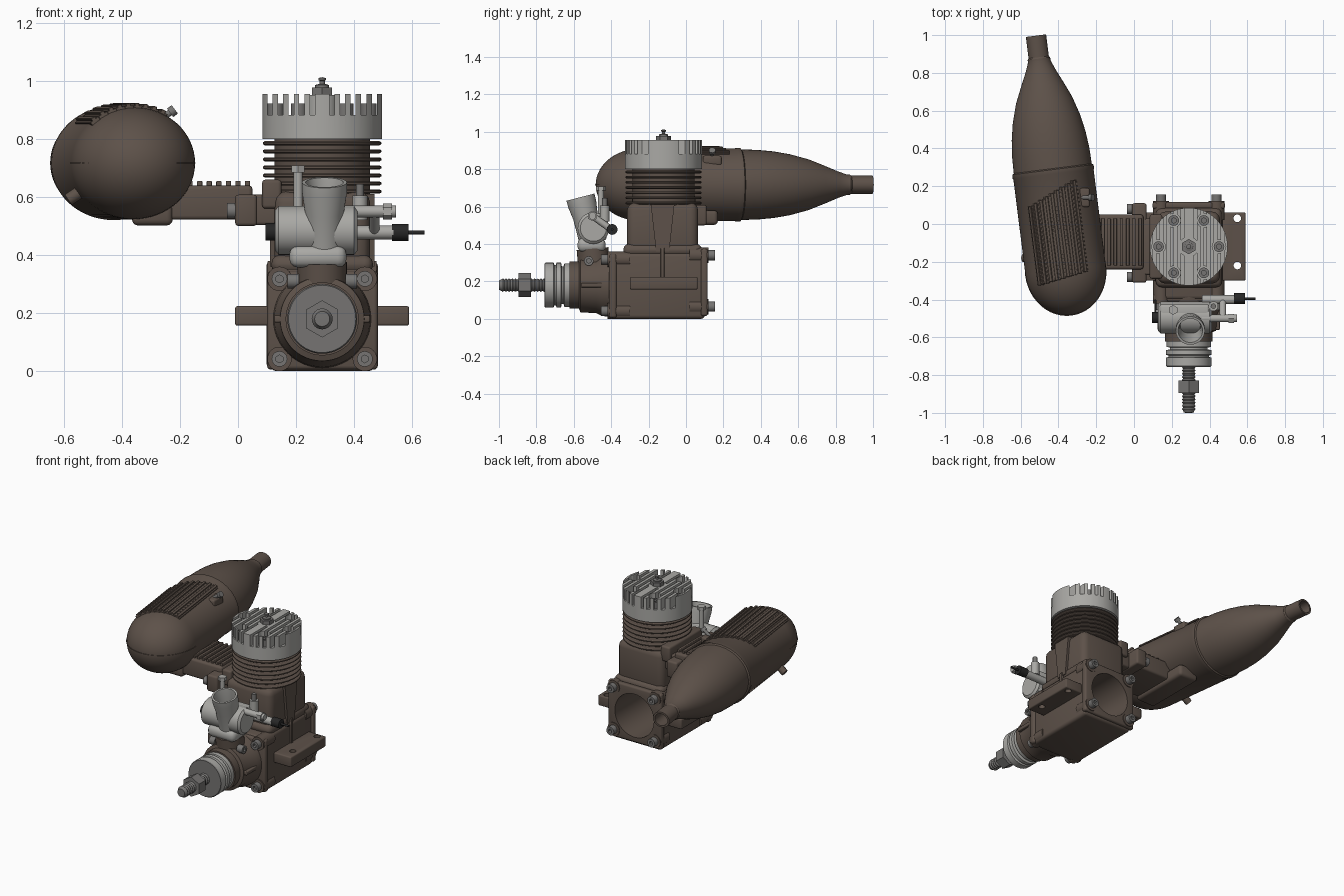
import bpy, bmesh, math
from mathutils import Vector, Matrix

default = bpy.data.objects.get("Cube")
if default:
    bpy.data.objects.remove(default, do_unlink=True)


def material(name, rgb, metallic=0.0):
    m = bpy.data.materials.new(name)
    m.use_nodes = True
    m.diffuse_color = (*rgb, 1)
    m.node_tree.nodes["Principled BSDF"].inputs["Base Color"].default_value = (*rgb, 1)
    return m


BROWN = material("bronze brown", (.11, .083, .067))
SILVER = material("light alloy", (.4, .395, .375))
STEEL = material("grey steel", (.18, .175, .17))
BLACK = material("black", (.02, .02, .02))
CX, CY, CZ = .29, -.12, .18      # cylinder axis x, y and crankshaft height
parts = []


def finish(bm, name, mat, matrix=None):
    bmesh.ops.recalc_face_normals(bm, faces=bm.faces)
    me = bpy.data.meshes.new(name)
    bm.to_mesh(me)
    bm.free()
    if matrix:
        me.transform(matrix)
    ob = bpy.data.objects.new(name, me)
    bpy.context.scene.collection.objects.link(ob)
    if mat:
        me.materials.append(mat)
        parts.append(ob)
    return ob


def box(name, lo, hi, mat, bevel=0.0, matrix=None, segs=3):
    bm = bmesh.new()
    bmesh.ops.create_cube(bm, size=1)
    for v in bm.verts:
        v.co = [l + (c + .5) * (h - l) for l, h, c in zip(lo, hi, v.co)]
    if bevel:
        bmesh.ops.bevel(bm, geom=bm.edges[:], offset=bevel, segments=segs,
                        profile=.5, affect='EDGES')
    return finish(bm, name, mat, matrix)


def cyl(name, p0, p1, r, mat, r2=None, n=32):
    p0, p1 = Vector(p0), Vector(p1)
    d = p1 - p0
    bm = bmesh.new()
    bmesh.ops.create_cone(bm, cap_ends=True, segments=n, radius1=r,
                          radius2=r if r2 is None else r2, depth=d.length)
    m = Matrix.Translation((p0 + p1) / 2) @ d.to_track_quat('Z', 'Y').to_matrix().to_4x4()
    return finish(bm, name, mat, m)


def lathe(name, pts, origin, axis, mat, n=48):
    """Spin (radius, distance) points around an axis."""
    bm = bmesh.new()
    vs = [bm.verts.new((r, 0, t)) for r, t in pts]
    es = [bm.edges.new(p) for p in zip(vs, vs[1:])]
    bmesh.ops.spin(bm, geom=vs + es, cent=(0, 0, 0), axis=(0, 0, 1),
                   angle=math.tau, steps=n)
    bmesh.ops.remove_doubles(bm, verts=bm.verts[:], dist=.0002)
    m = Matrix.Translation(origin) @ Vector(axis).to_track_quat('Z', 'Y').to_matrix().to_4x4()
    return finish(bm, name, mat, m)


def prism_x(name, pts, x0, x1, mat):
    bm = bmesh.new()
    f = bm.faces.new([bm.verts.new((x0, y, z)) for y, z in pts])
    new = bmesh.ops.extrude_face_region(bm, geom=[f])["geom"]
    for v in new:
        if isinstance(v, bmesh.types.BMVert):
            v.co.x = x1
    return finish(bm, name, mat)


def cut(ob, cutters):
    for c in cutters:
        mod = ob.modifiers.new("cut", 'BOOLEAN')
        mod.operation, mod.solver, mod.object = 'DIFFERENCE', 'EXACT', c
        bpy.context.view_layer.objects.active = ob
        bpy.ops.object.modifier_apply(modifier=mod.name)
        bpy.data.objects.remove(c, do_unlink=True)


def bolt(name, p, d, r=.027, h=.035):
    p, d = Vector(p), Vector(d)
    ob = cyl(name, p, p + d * h, r, STEEL, n=20)
    cut(ob, [cyl("socket", p + d * h * .5, p + d * (h + .02), r * .5, None, n=6)])


# Crankcase with an open back
case = box("crankcase", (.112, -.4, 0), (.47, .1, .352), BROWN, .02)
rear = box("rear_flange", (.098, .08, .015), (.482, .116, .375), BROWN, .012)
for ob in (case, rear):
    cut(ob, [cyl("bore", (CX, -.3, .19), (CX, .2, .19), .14, None, n=48)])
box("front_flange", (.1, -.412, .005), (.482, -.37, .345), BROWN, .014)
for sx in (-1, 1):
    x = CX + sx * .147
    for z in (.042, .318):
        cyl("front_boss", (x, -.42, z), (x, -.3, z), .042, BROWN)
        bolt("front_bolt", (x, -.42, z), (0, -1, 0))
    for z in (.065, .34):
        cyl("rear_boss", (x, .02, z), (x, .121, z), .042, BROWN)
        bolt("rear_bolt", (x, .12, z), (0, 1, 0))
    # Mounting lugs and the side ribs above them
    a, b = sorted((CX + sx * .162, CX + sx * .3))
    lug = box("mounting_lug", (a, -.3, .157), (b, .062, .224), BROWN, .008)
    cut(lug, [cyl("hole", (CX + sx * .257, y, .1), (CX + sx * .257, y, .3), .02, None)
              for y in (.03, -.22)])
    a, b = sorted((CX + sx * .15, CX + sx * .188))
    box("side_rib", (a, -.135, .2), (b, -.115, .38), BROWN, .004)
    a, b = sorted((CX + sx * .1, CX + sx * .18))
    prism_x("transfer_port", [(-.16, .36), (-.09, .36), (-.062, .61), (-.188, .61)], a, b, BROWN)

# Cylinder column, barrel and cooling fins
box("column", (.125, -.315, .335), (.455, .065, .62), BROWN, .04)
box("column_base", (.115, -.335, .334), (.465, .085, .40), BROWN, .03)
cyl("barrel", (CX, CY, .6), (CX, CY, .81), .165, BROWN, n=64)
for i in range(7):
    z = .612 + i * .0277
    lathe("cooling_fin", [(.15, z), (.198, z), (.204, z + .004), (.204, z + .01),
                          (.198, z + .014), (.15, z + .014)], (CX, CY, 0), (0, 0, 1), BROWN, 64)

# Slotted cylinder head
head = cyl("cylinder_head", (CX, CY, .8), (CX, CY, .955), .206, SILVER, n=64)
slots = [CX + s * (.0335 + i * .0366) for s in (-1, 1) for i in range(5)]
cut(head, [box("slot", (x - .009, -.4, .882), (x + .009, .2, 1), None) for x in slots])
screws = [(CX + .16 * math.cos(i * math.pi / 3), CY + .16 * math.sin(i * math.pi / 3))
          for i in range(6)]
cut(head, [cyl("well", (x, y, .88), (x, y, 1), .036, None, n=24) for x, y in screws])
for x, y in screws:
    bolt("head_screw", (x, y, .878), (0, 0, 1), .028, .045)
cyl("plug_hub", (CX, CY, .87), (CX, CY, .952), .054, SILVER)
cyl("plug_hex", (CX, CY, .95), (CX, CY, .978), .04, STEEL, n=6)
lathe("glow_plug", [(.024, .97), (.024, .986), (.009, .99), (.009, 1.0), (.013, 1.003),
                    (.013, 1.01), (0, 1.013)], (CX, CY, 0), (0, 0, 1), STEEL, 20)

# Front housing, drive washer and propeller shaft
lathe("front_housing", [(.172, .37), (.165, .45), (.15, .48), (.145, .565), (.126, .572),
                        (.126, .622), (0, .622)], (CX, 0, CZ), (0, -1, 0), BROWN)
for sx in (-1, 1):
    box("housing_web", (CX + sx * .145 - .02, -.56, CZ - .012),
        (CX + sx * .145 + .02, -.4, CZ + .012), BROWN, .005)
lathe("drive_washer", [(.1, .62), (.117, .622), (.117, .65), (.1, .655), (.1, .664), (.12, .668),
                       (.12, .692), (.108, .696), (.108, .704), (.12, .708), (.12, .75)],
      (CX, 0, CZ), (0, -1, 0), SILVER)
lathe("washer_face", [(.12, .75), (.116, .756), (0, .756)], (CX, 0, CZ), (0, -1, 0), STEEL)
thread = [(.036 if i % 2 else .03, .75 + i * .0085) for i in range(29)]
lathe("propeller_shaft", thread + [(.026, .999), (0, 1.0)], (CX, 0, CZ), (0, -1, 0), STEEL, 24)
cyl("propeller_nut", (CX, -.828, CZ), (CX, -.895, CZ), .064, STEEL, n=6)

# Carburettor
cyl("carburettor_mount", (CX, -.49, .27), (CX, -.5, .375), .085, BROWN)
for sx in (-1, 1):
    bolt("mount_screw", (CX + sx * .08, -.52, .31), (sx, 0, 0), .025, .04)
box("carburettor_foot", (.177, -.58, .357), (.374, -.43, .432), SILVER, .03)
lathe("carburettor_body", [(0, .128), (.07, .128), (.084, .14), (.084, .4), (.07, .412), (0, .412)],
      (0, -.495, .485), (1, 0, 0), SILVER)
box("carburettor_block", (.135, -.5, .42), (.40, -.425, .565), SILVER, .015)
lathe("intake_throat", [(.067, 0), (.067, .13), (.077, .2), (.077, .238), (.065, .238),
                        (.055, .18), (.05, .08), (0, .08)],
      (.298, -.505, .42), (0, -.25, .97), SILVER)
cyl("throttle_stop", (.207, -.455, .54), (.207, -.455, .70), .016, SILVER, n=20)
cyl("throttle_stop_cap", (.207, -.455, .685), (.207, -.455, .708), .026, SILVER, n=6)
cyl("fuel_boss", (.42, -.435, .52), (.42, -.435, .605), .026, SILVER, n=20)
cyl("fuel_nipple", (.42, -.435, .6), (.42, -.435, .645), .014, STEEL, n=16)
cyl("idle_tube", (.36, -.5, .55), (.545, -.5, .55), .02, SILVER, n=20)
cyl("idle_screw", (.5, -.5, .55), (.53, -.5, .55), .028, SILVER, n=6)
cyl("needle_tube", (.36, -.4, .478), (.535, -.4, .478), .024, SILVER, n=20)
cyl("needle_arm", (.47, -.4, .478), (.47, -.5, .55), .018, SILVER, n=16)
cyl("needle_knob", (.53, -.395, .478), (.588, -.395, .478), .029, BLACK, n=16)
cyl("needle_pin", (.58, -.395, .478), (.642, -.395, .478), .007, BLACK, n=12)
cyl("throttle_hub", (.095, -.495, .48), (.13, -.495, .48), .03, BLACK, n=16)
box("throttle_arm", (.108, -.515, .46), (.118, -.4, .495), BLACK, .003)

# Exhaust duct and header
box("exhaust_duct", (.03, -.27, .503), (.2, .03, .608), BROWN, .012)
box("duct_collar", (.083, -.29, .56), (.15, .05, .66), BROWN, .012)
box("header_flange", (-.01, -.31, .5), (.066, .11, .608), BROWN, .012)
box("header", (-.32, -.24, .522), (.05, .05, .64), BROWN, .014)
for i in range(7):
    x = -.165 + i * .033
    box("header_rib", (x - .009, -.22, .62), (x + .009, .03, .656), BROWN, .004)
box("muffler_saddle", (-.365, -.25, .502), (-.225, .17, .58), BROWN, .02)
for y in (-.28, .08):
    bolt("header_bolt", (-.008, y, .553), (-1, 0, 0), .027, .03)

# Muffler: an oval body of revolution with an open tail, slightly turned
turn = Matrix.Translation((-.393, 0, .717)) @ Matrix.Rotation(math.radians(7.2), 4, 'Z')
squash = Matrix.Diagonal((1, 1, .905, 1))
R, DOME = .214, .24
dome = [(R * math.sin(a), -.245 - DOME * math.cos(a))
        for a in (i * math.pi / 28 for i in range(15))]
tail = [(R, .262), (.217, .268), (.217, .29), (.208, .296), (.206, .38), (.197, .47), (.18, .56),
        (.15, .66), (.115, .74), (.078, .82), (.06, .868), (.06, .882), (.054, .89),
        (.054, 1.005), (.042, 1.005), (.042, .85), (0, .85)]
muffler = lathe("muffler_body", dome + tail, (0, 0, 0), (0, 1, 0), BROWN, 64)
muffler.data.transform(turn @ squash)
lathe("muffler_seam", [(.2, -.002), (.216, -.002), (.216, .002), (.2, .002)], (0, 0, 0),
      (0, 0, 1), BROWN, 48).data.transform(turn @ Matrix.Translation((0, -.247, 0))
                                           @ Matrix.Diagonal((1, 1.12, 1, 1)))


def strip(name, u, width, rise):
    """Strip lying along the top of the muffler at sideways offset u."""
    z = .905 * math.sqrt(R * R - u * u)
    slope = math.atan2(.82 * u, z)
    m = turn @ Matrix.Translation((u, 0, z)) @ Matrix.Rotation(slope, 4, 'Y')
    start, end = -.31 + .17 * (u + .145), .11 + .45 * (u + .145)
    box(name, (-width / 2, start, -.02), (width / 2, end, rise), BROWN, .002, m, 1)


for i in range(9):
    strip("muffler_pad", -.14 + i * .03, .036, .005)
    strip("muffler_rib", -.14 + i * .03, .017, .013)

# Pressure nipple and drain stub
box("nipple_pad", (-.3, .09, .82), (-.235, .19, .872), BROWN, .01)
cyl("pressure_nipple", (-.29, .14, .85), (-.222, .14, .9), .011, STEEL, n=16)
cyl("nipple_tip", (-.234, .14, .89), (-.218, .14, .902), .018, STEEL, n=16)
cyl("drain_stub", (-.48, -.18, .66), (-.585, -.18, .59), .022, BROWN, n=16)

# Smooth shading with sharp edges kept
bpy.ops.object.select_all(action='DESELECT')
for ob in parts:
    ob.select_set(True)
bpy.context.view_layer.objects.active = parts[0]
bpy.ops.object.shade_smooth_by_angle(angle=math.radians(32))
